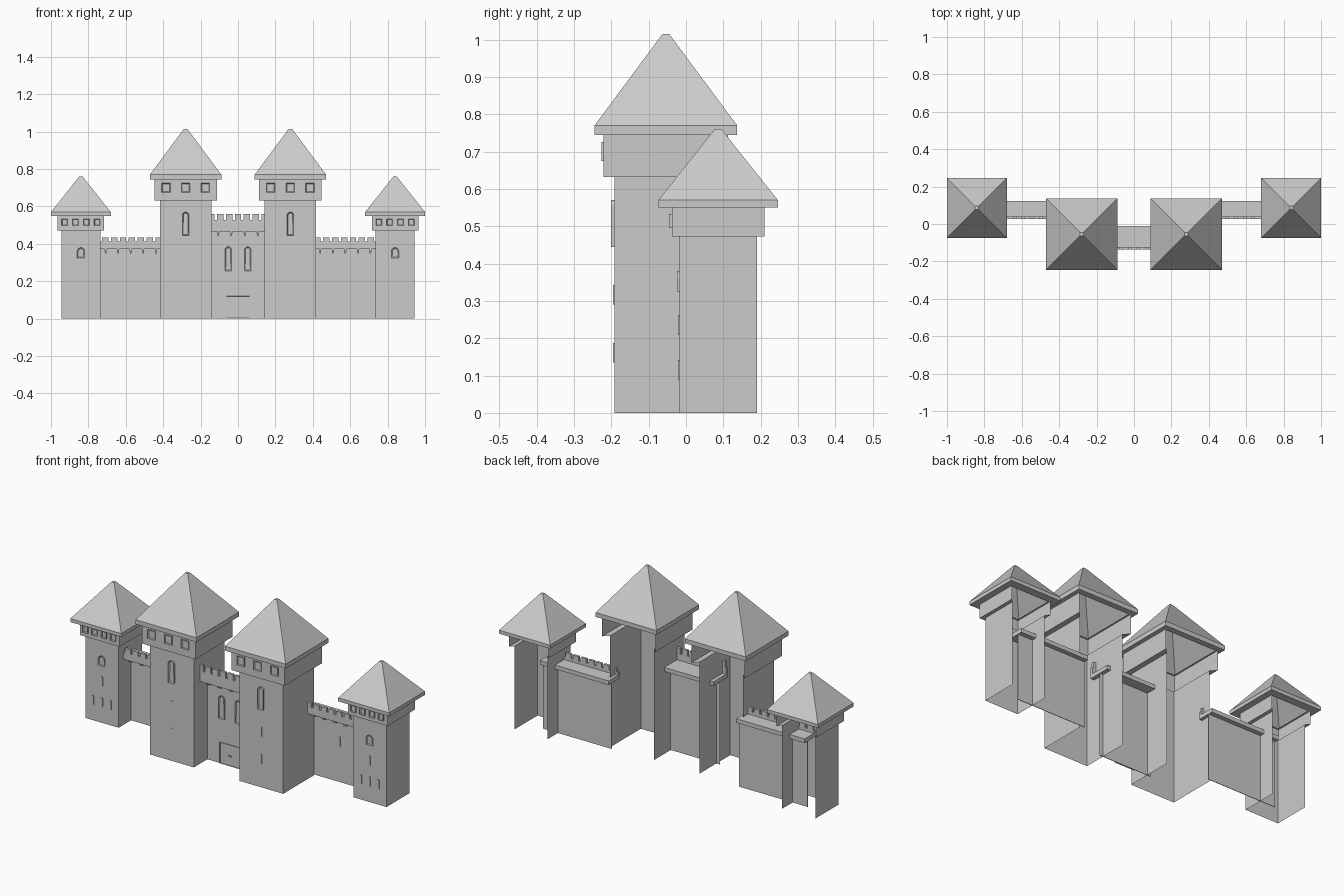
import bpy, bmesh, math
from mathutils import Vector

if "Cube" in bpy.data.objects:
    bpy.data.objects.remove(bpy.data.objects["Cube"])


def finish(name, bm):
    mesh = bpy.data.meshes.new(name)
    bm.to_mesh(mesh)
    bm.free()
    ob = bpy.data.objects.new(name, mesh)
    bpy.context.collection.objects.link(ob)
    return ob


def boxes(name, items):
    """One object from (x0, x1, y0, y1, z0, z1) boxes."""
    bm = bmesh.new()
    for x0, x1, y0, y1, z0, z1 in items:
        vs = bmesh.ops.create_cube(bm, size=1)["verts"]
        for v in vs:
            v.co = Vector(((x0 + x1) / 2 + v.co.x * (x1 - x0),
                           (y0 + y1) / 2 + v.co.y * (y1 - y0),
                           (z0 + z1) / 2 + v.co.z * (z1 - z0)))
    return finish(name, bm)


def square_loft(name, cx, cy, steps, open_back=False, cap=False):
    """Skin through squares (half size, z); optionally without the back side."""
    bm = bmesh.new()
    rings = [[bm.verts.new((cx + sx * h, cy + sy * h, z))
              for sx, sy in ((-1, 1), (-1, -1), (1, -1), (1, 1))] for h, z in steps]
    for a, b in zip(rings, rings[1:]):
        for i in range(3 if open_back else 4):
            j = (i + 1) % 4
            bm.faces.new((a[i], a[j], b[j], b[i]))
    if cap:
        bm.faces.new(rings[-1])
    return finish(name, bm)


def panels(name, y, items, arch=False, rim=0.006, depth=0.006):
    """Raised, framed panels on a front wall: items are (x, z0, z1, width)."""
    bm = bmesh.new()
    for x, z0, z1, w in items:
        r = w / 2
        pts = [(x - r, z0), (x + r, z0)]
        if arch:
            pts += [(x + r * math.cos(math.pi * k / 8),
                     z1 - r + r * math.sin(math.pi * k / 8)) for k in range(9)]
        else:
            pts += [(x + r, z1), (x - r, z1)]
        face = bm.faces.new([bm.verts.new((px, y, pz)) for px, pz in pts])
        new = bmesh.ops.extrude_face_region(bm, geom=[face])["geom"]
        for v in new:
            if isinstance(v, bmesh.types.BMVert):
                v.co.y -= depth
        if rim:
            front = [f for f in new if isinstance(f, bmesh.types.BMFace)]
            bm.normal_update()
            bmesh.ops.inset_region(bm, faces=front, thickness=rim, depth=-depth * 0.8)
    bmesh.ops.recalc_face_normals(bm, faces=bm.faces)
    return finish(name, bm)


def tower(name, cx, cy, body, head, roof, z_head, z_eave, z_slope, z_top):
    """Open-backed shaft and head under a square spire."""
    square_loft(name + "_walls", cx, cy,
                [(body, 0), (body, z_head), (head, z_head), (head, z_eave)], open_back=True)
    square_loft(name + "_roof", cx, cy,
                [(head - 0.01, z_eave), (roof, z_eave), (roof, z_slope), (0.009, z_top)], cap=True)


def curtain(name, x0, x1, y0, y1, wall, z, rail, top, pitch, bracket_x):
    """Thin wall with walkway, parapet, merlons and brackets; z is the walkway underside."""
    deck = z + 0.023
    boxes(name + "_wall", [(x0, x1, wall, wall + 0.003, 0, z)])
    boxes(name + "_walkway", [(x0, x1, y0, y1, z, deck)])
    n = round((x1 - x0) / pitch)
    step = (x1 - x0) / n
    merlons = [(x0 + step * (i + 0.14), x0 + step * (i + 0.86), y0, y0 + 0.014, rail, top)
               for i in range(n)]
    boxes(name + "_parapet", [(x0, x1, y0, y0 + 0.014, deck, rail)] + merlons)
    boxes(name + "_brackets", [(x - 0.005, x + 0.005, y0 + 0.008, wall, z - 0.012, z)
                               for x in bracket_x]
          + [(x - 0.004, x + 0.004, y0 + 0.028, wall, z - 0.024, z - 0.012)
             for x in bracket_x])


for side, s in (("left", -1), ("right", 1)):
    # Tall inner towers and their openings
    cx = 0.28 * s
    n = side + "_tall_tower"
    tower(n, cx, -0.054, 0.137, 0.167, 0.191, 0.632, 0.745, 0.77, 1.015)
    panels(n + "_head_windows", -0.221,
           [(cx + d, 0.675, 0.725, 0.046) for d in (-0.105, 0, 0.105)])
    panels(n + "_arched_window", -0.191, [(cx, 0.445, 0.57, 0.036)], arch=True, depth=0.01)
    panels(n + "_slits", -0.191, [(cx, 0.29, 0.342, 0.009), (cx, 0.135, 0.187, 0.009)],
           rim=0, depth=0.004)

    # Low outer towers and their openings
    cx = 0.84 * s
    n = side + "_low_tower"
    tower(n, cx, 0.086, 0.104, 0.124, 0.16, 0.472, 0.55, 0.57, 0.76)
    panels(n + "_head_windows", -0.038,
           [(cx + d, 0.497, 0.533, 0.032) for d in (-0.087, -0.029, 0.029, 0.087)],
           rim=0.005, depth=0.008)
    panels(n + "_arched_window", -0.018, [(cx, 0.325, 0.38, 0.04)], arch=True, depth=0.006)
    panels(n + "_slits", -0.018,
           [(cx, 0.21, 0.262, 0.009)] + [(cx + d, 0.09, 0.142, 0.009) for d in (-0.055, 0, 0.055)],
           rim=0, depth=0.004)

    # Side curtain walls, running a little way into both towers
    lo, hi = sorted((0.4 * s, 0.83 * s))
    curtain(side + "_curtain", lo, hi, 0.026, 0.122, 0.093, 0.372, 0.412, 0.435, 0.048,
            [s * (0.44 + 0.067 * i) for i in range(5)])
    panels(side + "_curtain_slit", 0.093, [(0.573 * s, 0.2, 0.255, 0.009)], rim=0, depth=0.004)

# Central gate wall
curtain("gate_wall", -0.165, 0.165, -0.137, -0.01, -0.07, 0.467, 0.527, 0.56, 0.048,
        [-0.105, -0.035, 0.035, 0.105])
panels("gate_windows", -0.07, [(-0.052, 0.255, 0.385, 0.036), (0.052, 0.255, 0.385, 0.036)],
       arch=True)
panels("gate_door", -0.07, [(0, 0, 0.12, 0.125)], rim=0.003, depth=0.005)
boxes("door_handles", [(x - 0.003, x + 0.003, -0.077, -0.07, 0.054, 0.06)
                       for x in (-0.007, 0.007)])
